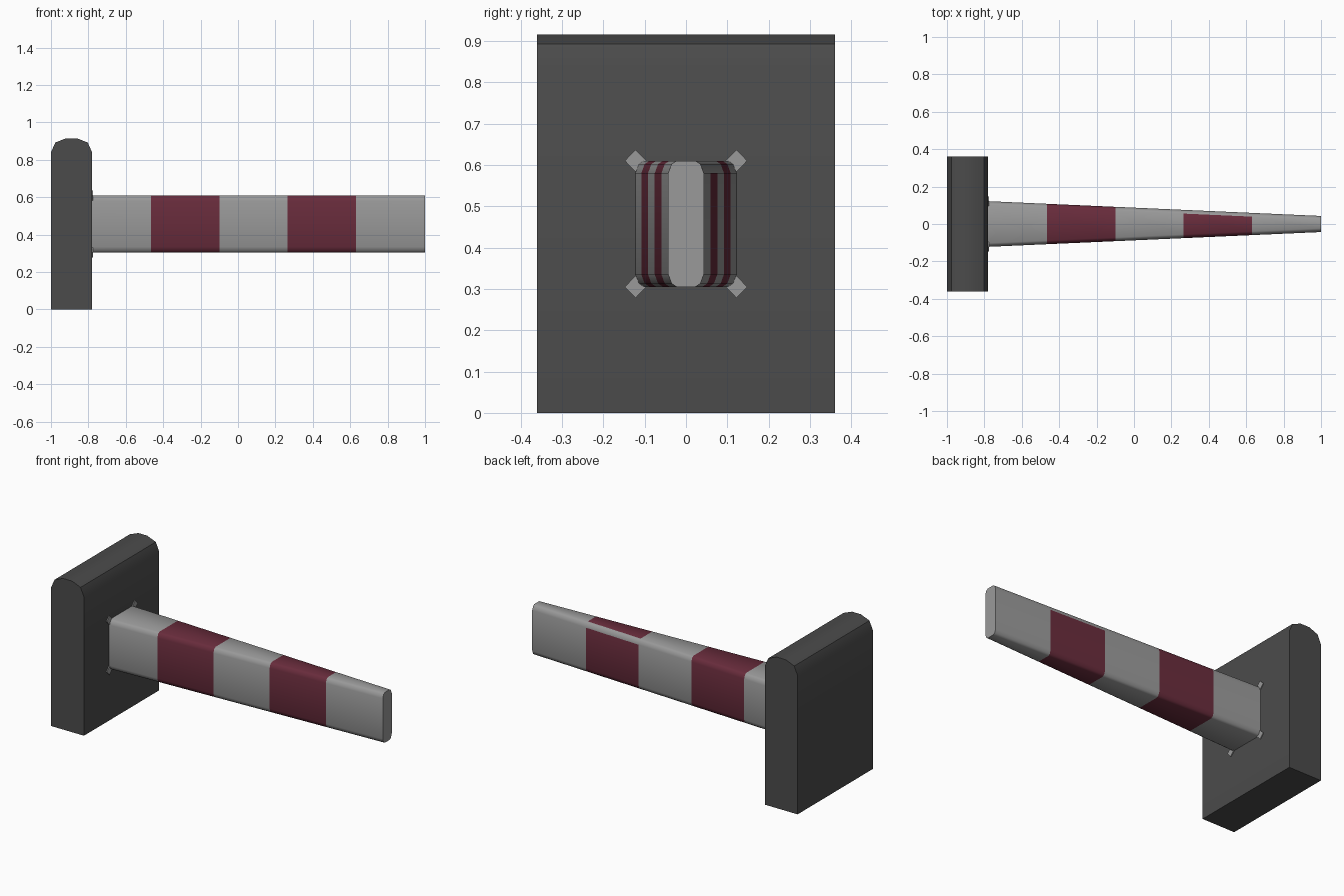
import bpy

if "Cube" in bpy.data.objects:
    bpy.data.objects.remove(bpy.data.objects["Cube"])


def material(name, rgb):
    m = bpy.data.materials.new(name)
    m.diffuse_color = (*rgb, 1)
    m.use_nodes = True
    m.node_tree.nodes["Principled BSDF"].inputs["Base Color"].default_value = m.diffuse_color
    return m


def add_mesh(name, verts, faces, mats=(), smooth=False):
    me = bpy.data.meshes.new(name)
    me.from_pydata(verts, [], faces)
    ob = bpy.data.objects.new(name, me)
    bpy.context.collection.objects.link(ob)
    for m in mats:
        me.materials.append(m)
    if smooth:
        bpy.ops.object.select_all(action='DESELECT')
        ob.select_set(True)
        bpy.context.view_layer.objects.active = ob
        bpy.ops.object.shade_smooth_by_angle(angle=0.7)
    return ob


def loft(name, rings, mats=(), smooth=False):
    # bridge matching rings along their order and cap both ends
    n = len(rings[0])
    faces = [(r * n + i, r * n + (i + 1) % n, (r + 1) * n + (i + 1) % n, (r + 1) * n + i)
             for r in range(len(rings) - 1) for i in range(n)]
    last = (len(rings) - 1) * n
    faces += [tuple(reversed(range(n))), tuple(range(last, last + n))]
    return add_mesh(name, [v for r in rings for v in r], faces, mats, smooth)


dark = material("dark_grey", (0.07, 0.07, 0.07))
light = material("light_grey", (0.32, 0.32, 0.32))
red = material("stripe_red", (0.14, 0.025, 0.045))

# Upright post with a rounded top
profile = [(-1, 0), (-0.78, 0), (-0.78, 0.84), (-0.803, 0.892), (-0.86, 0.915),
           (-0.92, 0.915), (-0.977, 0.892), (-1, 0.84)]
loft("post", [[(x, y, z) for x, z in profile] for y in (0.36, -0.36)], [dark], True)


# Tapered barrier arm, divided at the stripe edges
def arm_ring(x):
    w = 0.122 + (0.043 - 0.122) * (x + 0.78) / 1.78
    side = [(w - 0.02, 0.305), (w - 0.008, 0.313), (w, 0.335),
            (w, 0.58), (w - 0.008, 0.602), (w - 0.02, 0.61)]
    return [(x, y, z) for y, z in side] + [(x, -y, z) for y, z in reversed(side)]


stations = [-0.78, -0.465, -0.10, 0.265, 0.63, 1]
arm = loft("barrier_arm", [arm_ring(x) for x in stations], [light, red], True)
for p in arm.data.polygons:
    c = p.center
    if -0.46 < c.x < -0.11 or 0.27 < c.x < 0.62:
        # the upper rear bevel of the outer stripe stays unpainted
        bare = c.x > 0.27 and c.y > 0.02 and 0.58 < c.z < 0.609
        p.material_index = 0 if bare else 1

# Diamond mounting tabs at the arm's root corners
for y, side in ((-0.122, "front"), (0.122, "rear")):
    for z, level in ((0.305, "lower"), (0.61, "upper")):
        diamond = [(0.026, 0), (0, 0.027), (-0.026, 0), (0, -0.027)]
        loft(f"tab_{side}_{level}",
             [[(x, y + dy, z + dz) for dy, dz in diamond] for x in (-0.785, -0.775)],
             [light])
